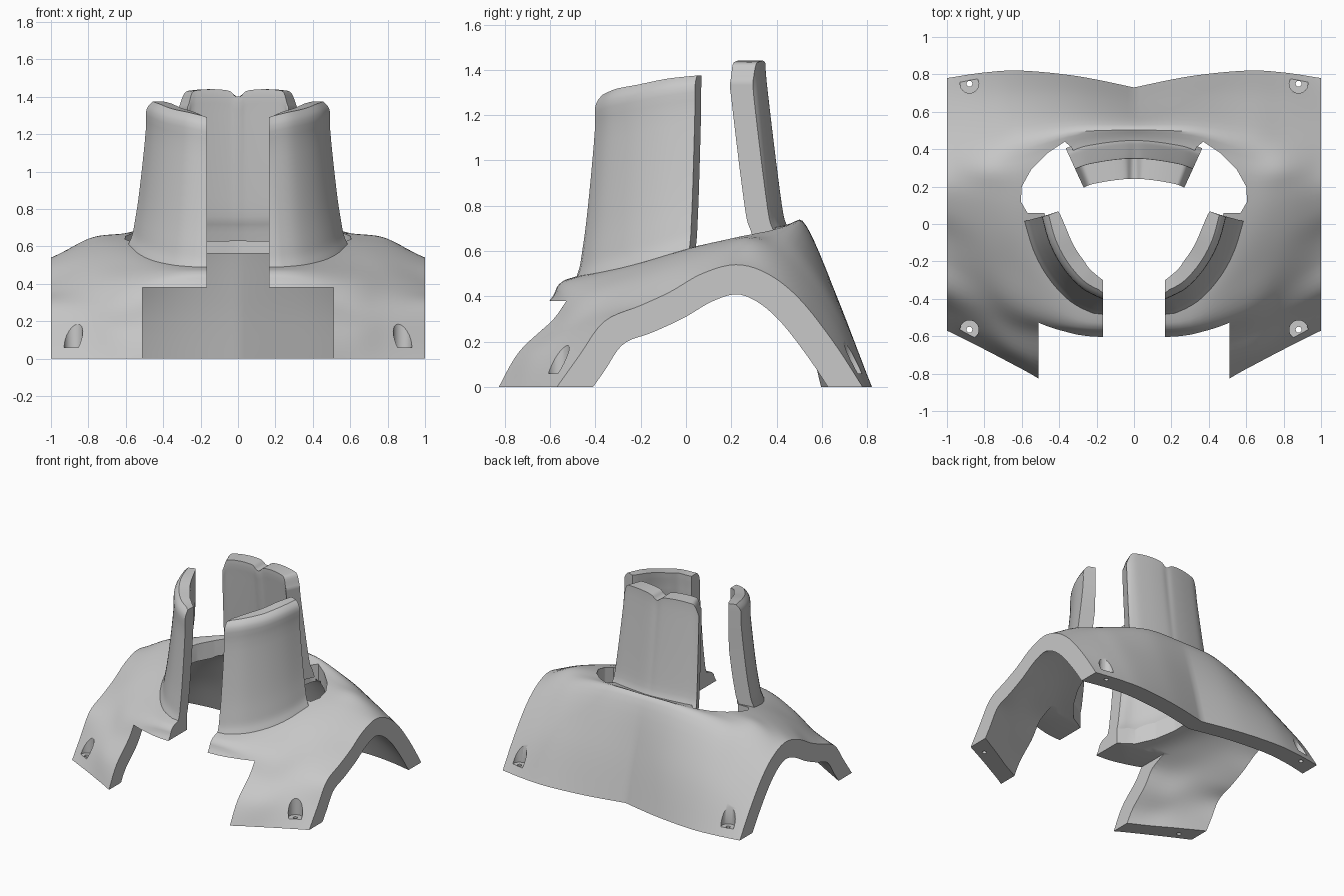
import bpy, bmesh, math
from mathutils import Vector

cube = bpy.data.objects.get("Cube")
if cube:
    bpy.data.objects.remove(cube, do_unlink=True)

GREY = (0.58, 0.58, 0.58, 1)
grey = bpy.data.materials.new("plain_grey")
grey.use_nodes = True
grey.diffuse_color = GREY
grey.node_tree.nodes["Principled BSDF"].inputs["Base Color"].default_value = GREY


def spline(pts, n):
    """Smooth curve through points of any dimension, n steps per span."""
    pts = [Vector(p) for p in pts]
    out = []
    for i in range(len(pts) - 1):
        a, b, c, d = pts[max(i - 1, 0)], pts[i], pts[i + 1], pts[min(i + 2, len(pts) - 1)]
        for k in range(n):
            t = k / n
            out.append(b + (c - a) * (t / 2) + (a * 2 - b * 5 + c * 4 - d) * (t * t / 2)
                       + (b * 3 - a - c * 3 + d) * (t ** 3 / 2))
    return out + [pts[-1]]


def ground(path):
    """Trim the start of a (y, z) path where it rises through z = 0."""
    path = [path[0] + (path[0] - path[2]).normalized() * .3] + path
    i = next(k for k, p in enumerate(path) if p.y > 0)
    a, b = path[i - 1], path[i]
    return [a.lerp(b, -a.y / (b.y - a.y))] + path[i:]


def resample(path, count):
    """Spread count points evenly along a path."""
    lengths = [0]
    for a, b in zip(path, path[1:]):
        lengths.append(lengths[-1] + (b - a).length)
    out, i = [], 0
    for k in range(count):
        s = lengths[-1] * k / (count - 1)
        while i < len(path) - 2 and lengths[i + 1] < s:
            i += 1
        out.append(path[i].lerp(path[i + 1], (s - lengths[i]) / max(lengths[i + 1] - lengths[i], 1e-6)))
    return out


def finish(name, bm):
    bmesh.ops.recalc_face_normals(bm, faces=bm.faces)
    mesh = bpy.data.meshes.new(name)
    bm.to_mesh(mesh)
    bm.free()
    obj = bpy.data.objects.new(name, mesh)
    bpy.context.collection.objects.link(obj)
    mesh.materials.append(grey)
    return obj


def loft(name, sections):
    """Solid through closed rings whose first half is outside and second half inside."""
    bm = bmesh.new()
    rings = [[bm.verts.new(p) for p in s] for s in sections]
    m = len(rings[0])
    for r, s in zip(rings, rings[1:]):
        for k in range(m):
            j = (k + 1) % m
            bm.faces.new((r[k], r[j], s[j], s[k]))
    for r in (rings[0], rings[-1]):
        for k in range(m // 2 - 1):
            bm.faces.new((r[k], r[k + 1], r[m - 2 - k], r[m - 1 - k]))
    return finish(name, bm)


def cut(obj, outline, low, high):
    """Subtract an upright prism, using the first solver that gives a sound result."""
    bm = bmesh.new()
    base, top = [[bm.verts.new((x, y, z)) for x, y in outline] for z in (low, high)]
    bm.faces.new(base[::-1])
    bm.faces.new(top)
    for k in range(len(base)):
        bm.faces.new((base[k - 1], base[k], top[k], top[k - 1]))
    cutter = finish("cutter", bm)
    cutter.hide_render = True
    bpy.context.view_layer.objects.active = obj
    before = len(obj.data.vertices)
    mod = obj.modifiers.new("cut", "BOOLEAN")
    mod.operation = "DIFFERENCE"
    mod.object = cutter
    for solver in ("EXACT", "MANIFOLD", "FLOAT"):
        mod.solver = solver
        graph = bpy.context.evaluated_depsgraph_get()
        graph.update()
        after = len(obj.evaluated_get(graph).data.vertices)
        if after != before and after > before * .4:
            bpy.ops.object.modifier_apply(modifier=mod.name)
            break
    else:
        obj.modifiers.remove(mod)
    bpy.data.objects.remove(cutter, do_unlink=True)


def disc(x, y, r, n=24):
    return [(x + r * math.cos(i * math.tau / n), y + r * math.sin(i * math.tau / n)) for i in range(n)]


# Saddle: arched profiles (y, z), front to back, at stations from the middle outwards
THICK = 0.13
profiles = {
    0: [(-.95, 0), (-.8, .18), (-.61, .37), (-.56, .45), (-.48, .49), (-.2, .56),
        (.15, .64), (.44, .71), (.53, .71), (.64, .36), (.73, 0)],
    .3: [(-.93, 0), (-.79, .18), (-.6, .37), (-.55, .45), (-.46, .49), (-.2, .55),
         (.13, .64), (.42, .71), (.53, .7), (.68, .36), (.79, 0)],
    .6: [(-.775, 0), (-.7, .15), (-.57, .27), (-.45, .41), (-.25, .51), (-.05, .59),
         (.15, .645), (.33, .67), (.49, .63), (.68, .34), (.82, 0)],
    .8: [(-.67, 0), (-.58, .15), (-.46, .28), (-.32, .39), (-.17, .48), (0, .56),
         (.18, .62), (.32, .635), (.48, .53), (.67, .28), (.81, 0)],
    1: [(-.57, 0), (-.47, .14), (-.36, .29), (-.2, .36), (-.07, .42), (.07, .5),
        (.22, .54), (.36, .5), (.5, .39), (.65, .2), (.78, 0)],
}
rails = [spline([(x, *prof[j]) for x, prof in profiles.items()], 6) for j in range(11)]
sections = []
for column in zip(*rails):
    line = spline([p.yz for p in column], 5)
    last = len(line) - 1
    inner = []
    for i, p in enumerate(line):
        t = (line[min(i + 5, last)] - line[max(i - 5, 0)]).normalized()
        inner.append(p + Vector((t.y, -t.x)) * THICK)
    inner = resample(ground(ground(inner)[::-1]), len(line))
    sections.append([Vector((column[0].x, *p)) for p in line + inner])
mirrored = [[Vector((-p.x, p.y, p.z)) for p in s] for s in sections[:0:-1]]
saddle = loft("saddle", mirrored + sections)

# Neck opening with the front slot
SLOT = .165
half = [(SLOT, -1.2), (SLOT, -.38), (.28, -.32), (.37, -.21), (.44, -.08), (.48, .06),
        (.57, .06), (.605, .12), (.6, .2), (.55, .29), (.46, .38), (.37, .44), (.335, .41), (.3, .34)]
cut(saddle, half + [(0, .38)] + [(-x, y) for x, y in half[::-1]], -.3, 1)

# Square front cutout
cut(saddle, [(-.51, -1.3), (.51, -1.3), (.51, -.2), (-.51, -.2)], -.31, .38)

# Screw pockets and through holes near the corners
for side in (-.88, .88):
    for y in (-.565, .75):
        cut(saddle, disc(side, y, .05), .06, .4)
        cut(saddle, disc(side, y, .016, 12), -.1, .1)


def panel(name, arc, flare, thick=.11, side=1, edge=None):
    """Collar wall; arc points are x, y, base height, top height; flare is height share, offset."""
    arc = spline(arc, 5)
    rows = spline(flare, 3)
    sections = []
    for i, p in enumerate(arc):
        t = (arc[min(i + 1, len(arc) - 1)] - arc[max(i - 1, 0)]).xy.normalized()
        normal = Vector((t.y, -t.x))
        outer, inner = [], []
        for v, off in rows:
            z = p[2] + (p[3] - p[2]) * v
            shift = off if v < .94 else 0
            for ring, d in ((outer, off), (inner, shift - thick)):
                q = p.xy + normal * d
                if edge:
                    q.x = max(q.x, edge + i * .012) if i else edge
                ring.append((q.x * side, q.y, z))
        sections.append(outer + inner[::-1])
    return loft(name, sections)


# Front collar walls
front_arc = [(SLOT, -.4, .48, 1.29), (.28, -.34, .5, 1.315), (.38, -.23, .53, 1.335),
             (.45, -.1, .57, 1.36), (.49, .04, .62, 1.375)]
front_flare = [(-.08, .12), (0, .095), (.06, .077), (.14, .065), (.3, .045),
               (.55, .022), (.8, .003), (.94, 0), (1, -.035)]
parts = [saddle]
for side, label in ((1, "left"), (-1, "right")):
    parts.append(panel("front_collar_" + label, front_arc, front_flare, side=side, edge=SLOT))

# Back collar wall with a notched top
back_half = [(.315, .295, .69, 1.345), (.285, .308, .69, 1.42), (.24, .322, .7, 1.435),
             (.14, .34, .7, 1.44), (.05, .35, .7, 1.43)]
back_arc = back_half + [(0, .35, .7, 1.4)] + [(-x, *rest) for x, *rest in back_half[::-1]]
back_flare = [(-.1, .12), (0, .1), (.08, .08), (.3, .057), (.6, .03), (.9, .005), (1, 0)]
parts.append(panel("back_collar", back_arc, back_flare))

# Smooth shading with sharp edges kept
bpy.ops.object.select_all(action="DESELECT")
for obj in parts:
    obj.select_set(True)
bpy.context.view_layer.objects.active = saddle
bpy.ops.object.shade_smooth_by_angle(angle=math.radians(35))
